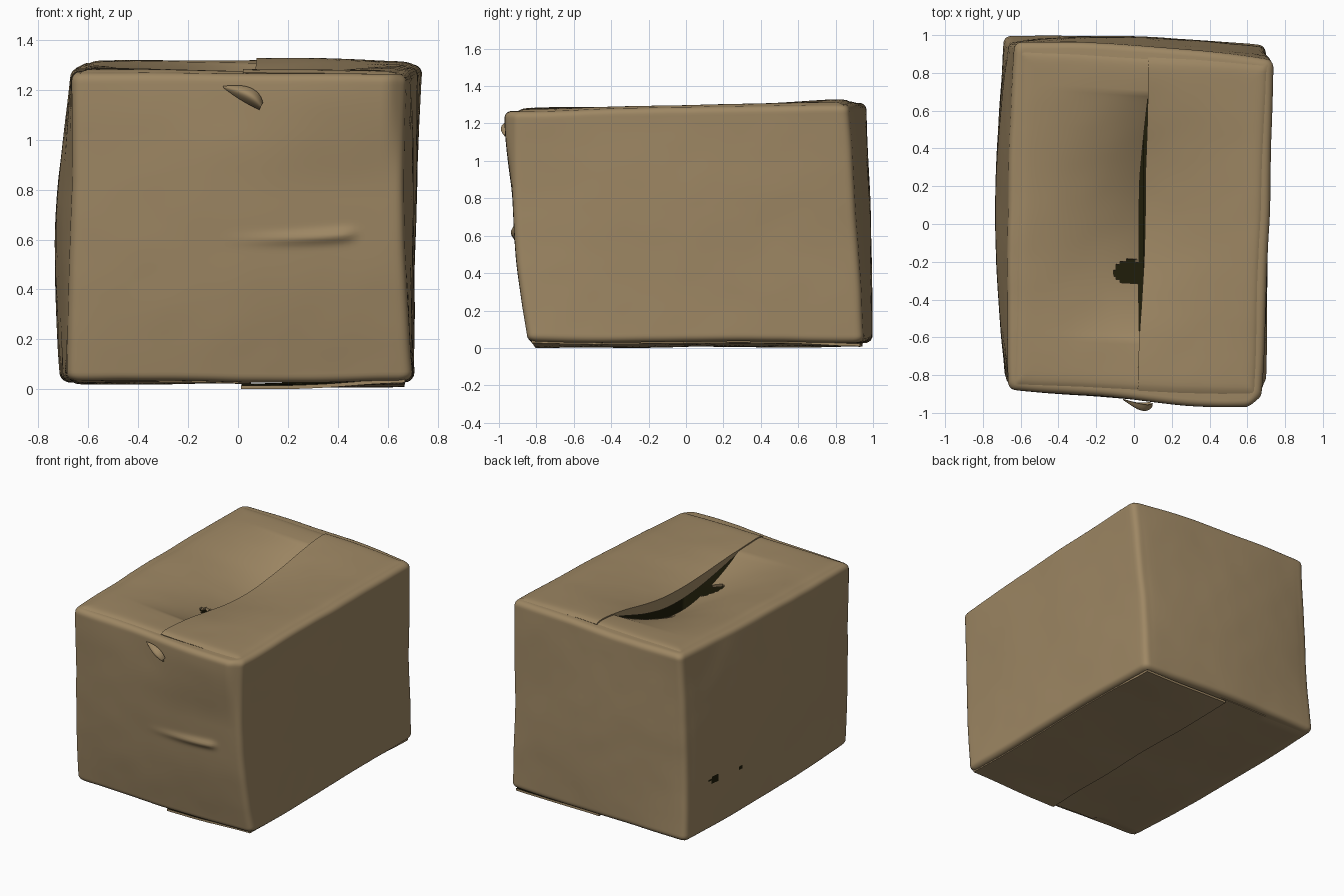
import bpy, math
from mathutils import Vector, noise

if "Cube" in bpy.data.objects:
    bpy.data.objects.remove(bpy.data.objects["Cube"])


def material(name, rgb):
    m = bpy.data.materials.new(name)
    m.diffuse_color = (*rgb, 1)
    m.use_nodes = True
    m.node_tree.nodes["Principled BSDF"].inputs["Base Color"].default_value = m.diffuse_color
    return m


BROWN = material("cardboard_brown", (0.340, 0.242, 0.126))
DARK = material("dark_inside", (0.014, 0.0125, 0.003))


def lerp(a, b, t):
    return a + (b - a) * t


def step(a, b, x):
    t = min(1, max(0, (x - a) / (b - a)))
    return t * t * (3 - 2 * t)


def warp(p):
    # gentle crumpling shared by every part
    p = Vector(p)
    q = p + noise.noise_vector(p * 2.0) * 0.009 + noise.noise_vector(p * 6) * 0.0015
    q.z = max(0, q.z)
    return q


def sheet(name, nu, nv, func, closed=False, flip=False, thick=0.02, skip=None, dark=None):
    # thin card sheet: func(u, v) gives points, dark lining on the inner side
    cols = nu if closed else nu + 1
    verts = [func(i / nu, j / nv) for j in range(nv + 1) for i in range(cols)]
    faces, mats = [], []
    for j in range(nv):
        for i in range(nu):
            k = (i + 1) % cols
            f = [j * cols + i, j * cols + k, (j + 1) * cols + k, (j + 1) * cols + i]
            c = sum((Vector(verts[n]) for n in f), Vector()) / 4
            if skip and skip(c):
                continue
            faces.append(f[::-1] if flip else f)
            mats.append(1 if dark and dark(c) else 0)
    me = bpy.data.meshes.new(name)
    me.from_pydata([tuple(v) for v in verts], [], faces)
    me.materials.append(BROWN)
    me.materials.append(DARK)
    me.polygons.foreach_set("material_index", mats)
    ob = bpy.data.objects.new(name, me)
    bpy.context.collection.objects.link(ob)
    bpy.ops.object.select_all(action='DESELECT')
    ob.select_set(True)
    bpy.context.view_layer.objects.active = ob
    m = ob.modifiers.new("thickness", 'SOLIDIFY')
    m.thickness, m.offset, m.material_offset = thick, -1, 1
    bpy.ops.object.modifier_apply(modifier=m.name)
    bpy.ops.object.shade_smooth_by_angle(angle=math.radians(45))
    return ob


# ---- walls: rounded four-corner rings, corners at bottom / middle / top ----
LEVELS = [
    [(-0.69, -0.815), (0.70, -0.85), (0.70, 0.945), (-0.695, 0.995)],
    [(-0.675, -0.86), (0.67, -0.92), (0.71, 0.91), (-0.665, 0.965)],
    [(-0.67, -0.875), (0.67, -0.94), (0.742, 0.87), (-0.635, 0.97)],
]
BULGE = [(0.012, 0.008), (0.01, 0.01), (0.022, 0.025), (0.02, 0.045)]  # base + mid-height extra
SIDE, ARC = 50, 6
R = 0.035


def z_top(x, y):
    return 1.288 + 0.022 * y


def ring(f):
    w = [2 * (f - .5) * (f - 1), 4 * f * (1 - f), 2 * f * (f - .5)]
    c = [sum((Vector(LEVELS[k][i]) * w[k] for k in range(3)), Vector((0, 0))) for i in range(4)]
    pts = []
    for i in range(4):
        a, b, n = c[i], c[(i + 1) % 4], c[(i + 2) % 4]
        d, e = (b - a).normalized(), (n - b).normalized()
        out = Vector((d.y, -d.x))
        bulge = BULGE[i][0] + BULGE[i][1] * math.sin(math.pi * f)
        p, q = a + d * 0.05, b - d * 0.05
        for k in range(SIDE):
            t = k / SIDE
            pts.append(p.lerp(q, t) + out * bulge * math.sin(math.pi * t) ** 0.8)
        for k in range(ARC):
            t = k / ARC
            pts.append(q * (1 - t) ** 2 + b * 2 * t * (1 - t) + (b + e * 0.05) * t * t)
    return pts


# rows: (height fraction, inset, offset from bottom rim, offset from top rim)
rows = [(0, 0.10, 0, None)]
rows += [(0, R * (1 - math.sin(k * math.pi / 10)), R * (1 - math.cos(k * math.pi / 10)), None) for k in range(6)]
rows += [(k / 100, 0, None, None) for k in range(1, 100)]
rows += [(1, R * (1 - math.cos(k * math.pi / 10)), None, -R * (1 - math.sin(k * math.pi / 10))) for k in range(6)]
rows += [(1, 0.10, None, 0)]
rings = [ring(r[0]) for r in rows]
N = len(rings[0])


def wall(u, v):
    j = round(v * (len(rows) - 1))
    f, inset, lo, hi = rows[j]
    x, y = rings[j][round(u * N) % N]
    top = z_top(x, y)
    x *= 1 - inset / 0.68
    y *= 1 - inset / 0.90
    if lo is not None:
        z = 0.03 + lo
    elif hi is not None:
        z = top + hi
    else:
        z = lerp(0.03 + R, top - R, f)
    p = warp((x, y, z))
    if y < -0.7:    # raised horizontal crease and pushed-out upper right lip on the front
        line = 0.60 + 0.025 * (max(0, x) / 0.47) ** 2
        p.y -= 0.02 * math.exp(-((z - line) / 0.024) ** 2) * step(-0.1, 0.4, x) * (1 - step(0.43, 0.49, x))
        if inset < 0.09:
            p.y -= 0.035 * step(0.6, 1, f) * step(-0.2, 0.5, x) * (1 - step(0.59, 0.66, x))
    return p


def worn(c):    # small worn-through spots on the left wall
    return c.x < -0.6 and any(((c.y - y) / a) ** 2 + ((c.z - z) / b) ** 2 < 1
                              for y, z, a, b in ((0.69, 0.37, 0.05, 0.026), (0.44, 0.35, 0.022, 0.012)))


sheet("box_walls", N, len(rows) - 1, wall, closed=True, dark=worn)


# ---- top flaps: sagging towards a partly open seam ----
def opening(v):
    return math.sin(math.pi * min(1, max(0, (v - 0.15) / 0.74))) ** 0.8


def top_flap(side):
    def f(u, v):
        s = u if side < 0 else 1 - u
        belly = math.sin(math.pi * v) ** 2
        gap = opening(v)
        outer = lerp(-0.635, -0.60, v) if side < 0 else lerp(0.635, 0.712, v)
        seam = lerp(0.018, 0.075, v)
        seam += -0.024 * gap + 0.004 if side < 0 else 0.012 * gap
        x = lerp(outer, seam, s)
        w = (x + 0.65) / 1.35
        y = lerp(lerp(-0.85, -0.91, w), lerp(0.925, 0.845, w), v)
        edge = min(s * 0.65, v * 1.8, (1 - v) * 1.8)
        z = z_top(x, y) + 0.012 - 0.016 * math.exp(-edge / 0.02)
        p = warp((x, y, z))
        if side < 0:
            p.z -= 0.09 * belly * s ** 1.4 + 0.12 * gap * s ** 2.2
        else:
            p.z += 0.008 * s - 0.085 * belly * s ** 1.4
        return p
    return f


def tear(c):    # torn notch in the sagging flap
    return ((c.x + 0.02) / 0.085) ** 2 + ((c.y + 0.255) / 0.065) ** 2 < 1


right_flap = top_flap(1)


def lip(u, v):    # folded-down edge of the right flap along the seam
    p = right_flap(0, v)
    return p + Vector((0.002, 0, -0.004 - (0.015 + 0.065 * opening(v)) * u))


sheet("top_flap_left", 60, 110, top_flap(-1), skip=tear)
sheet("top_flap_right", 50, 90, right_flap)
sheet("seam_lip", 4, 90, lip, flip=True, thick=0.008)


# ---- bottom flaps: one laps slightly below the other ----
def bottom_flap(side):
    def f(u, v):
        s = u if side < 0 else 1 - u
        x = lerp(side * 0.67, 0.05 if side < 0 else 0.015, s)
        w = (x + 0.7) / 1.4
        y = lerp(lerp(-0.785, -0.825, w), lerp(0.965, 0.925, w), v)
        edge = min(s * 0.65, v * 1.8, (1 - v) * 1.8)
        z = 0.022 + (0.004 if side < 0 else -0.018) * s
        if side > 0:
            z -= 0.01 * (1 - s) * step(0.8, 1, v) + 0.008 * s * step(0.9, 1, 1 - v)
        elif s < 0.5:
            z += 0.012 * math.exp(-edge / 0.015)
        return warp((x, y, z))
    return f


for side, label in ((-1, "left"), (1, "right")):
    sheet("bottom_flap_" + label, 30, 50, bottom_flap(side), flip=True, thick=0.015)


# ---- torn paper curl on the front ----
def bezier(a, b, c, t):
    return (Vector(a) * (1 - t) ** 2 + Vector(b) * 2 * t * (1 - t) + Vector(c) * t * t)


def curl(u, v):
    lo = bezier((-0.06, 1.21), (0.01, 1.155), (0.085, 1.12), u)
    hi = bezier((-0.06, 1.215), (0.08, 1.235), (0.10, 1.15), u)
    p = lo.lerp(hi, v)
    y = -0.93 - 0.06 * math.sin(math.pi * u * 0.75) * math.sin(math.pi * (0.15 + 0.75 * (1 - v)))
    return (p.x, y, p.y)


sheet("torn_curl", 16, 8, curl, thick=0.006).data.materials[1] = BROWN
